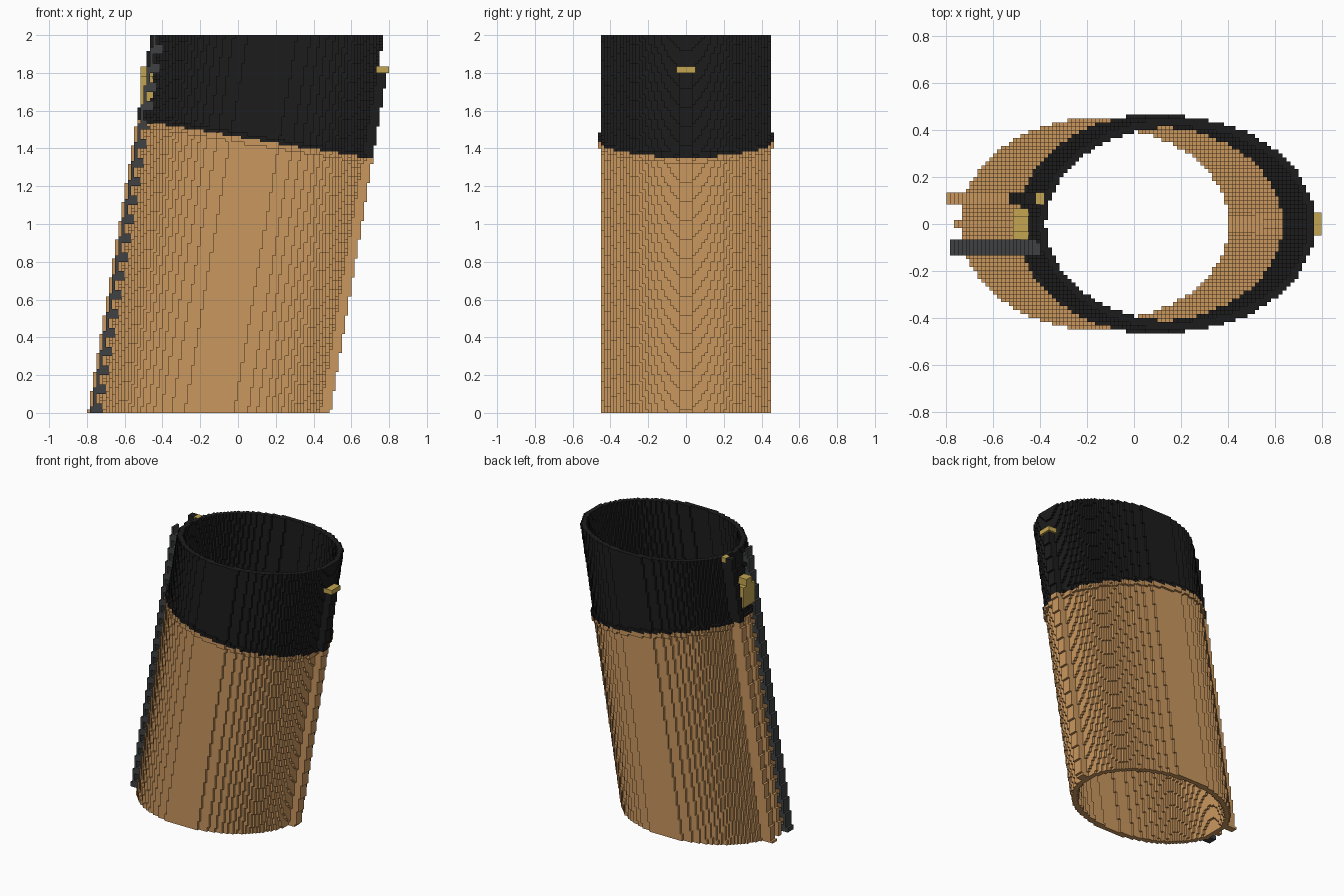
import bpy
from math import floor, ceil

cube = bpy.data.objects.get("Cube")
if cube:
    bpy.data.objects.remove(cube, do_unlink=True)

H = 1 / 60  # edge of one block


def material(name, rgb):
    m = bpy.data.materials.new(name)
    m.diffuse_color = (*rgb, 1)
    m.use_nodes = True
    bsdf = m.node_tree.nodes["Principled BSDF"]
    bsdf.inputs["Base Color"].default_value = (*rgb, 1)
    bsdf.inputs["Roughness"].default_value = 0.8
    return m


TAN = material("tan", (0.59, 0.31, 0.112))
BLACK = material("black", (0.012, 0.012, 0.012))
GREY = material("dark grey", (0.05, 0.052, 0.054))
GOLD = material("gold", (0.55, 0.38, 0.085))

# The six sides of a block: neighbour step and corner offsets
SIDES = [
    ((1, 0, 0), ((1, 0, 0), (1, 1, 0), (1, 1, 1), (1, 0, 1))),
    ((-1, 0, 0), ((0, 0, 0), (0, 0, 1), (0, 1, 1), (0, 1, 0))),
    ((0, 1, 0), ((0, 1, 0), (0, 1, 1), (1, 1, 1), (1, 1, 0))),
    ((0, -1, 0), ((0, 0, 0), (1, 0, 0), (1, 0, 1), (0, 0, 1))),
    ((0, 0, 1), ((0, 0, 1), (1, 0, 1), (1, 1, 1), (0, 1, 1))),
    ((0, 0, -1), ((0, 0, 0), (0, 1, 0), (1, 1, 0), (1, 0, 0))),
]


def blocks(name, mat, inside, xr, yr, zr):
    """Fill the bounds with blocks wherever inside(x, y, z) holds; keep the outer skin."""
    spans = [range(floor(lo / H + 0.01), ceil(hi / H - 0.01)) for lo, hi in (xr, yr, zr)]
    cells = {(i, j, k) for k in spans[2] for j in spans[1] for i in spans[0]
             if inside((i + 0.5) * H, (j + 0.5) * H, (k + 0.5) * H)}
    index, verts, faces = {}, [], []
    for i, j, k in cells:
        for (dx, dy, dz), corners in SIDES:
            if (i + dx, j + dy, k + dz) in cells:
                continue
            face = []
            for a, b, c in corners:
                key = (i + a, j + b, k + c)
                if key not in index:
                    index[key] = len(verts)
                    verts.append((key[0] * H, key[1] * H, key[2] * H))
                face.append(index[key])
            faces.append(face)
    mesh = bpy.data.meshes.new(name)
    mesh.from_pydata(verts, [], faces)
    mesh.materials.append(mat)
    obj = bpy.data.objects.new(name, mesh)
    bpy.context.collection.objects.link(obj)
    return obj


# Leaning oval tube with a thin wall
RADIUS = 0.59


def centre(z):
    return -0.152 + 0.167 * z


def above_joint(x, z):
    """Signed height over the slanted joint between sleeve and muzzle."""
    return z - 1.447 + 0.165 * (x - 0.09)


def in_stud(x, y, z):
    return -25 * H < x < -23 * H and 5 * H < y < 8 * H and z > 118 * H


def wall(x, y, z):
    u = x - centre(z)
    lip = 0.016 if -0.03 < above_joint(x, z) < 0.022 else 0
    outer = (u / (RADIUS + lip)) ** 2 + (y / (0.453 + lip)) ** 2 <= 1
    return outer and (u / 0.556) ** 2 + (y / 0.412) ** 2 > 1 and not in_stud(x, y, z)


def left_rib(x, z, out, into):
    edge = centre(z) - RADIUS
    return edge - out < x < edge + into


def side_rib(x, y, z):
    return left_rib(x, z, 0.053, 0.03) and not in_stud(x, y, z)


def right_rib(x, y, z):
    edge = centre(z) + RADIUS
    return edge - 0.01 < x < edge + 0.05


def tan_part(shape):
    return lambda x, y, z: above_joint(x, z) < 0 and shape(x, y, z)


def black_part(shape):
    return lambda x, y, z: above_joint(x, z) >= 0 and shape(x, y, z)


X, Y, Z = (-0.82, 0.82), (-0.5, 0.5), (0, 2)
blocks("tan_sleeve", TAN, tan_part(wall), X, Y, (0, 1.6))
blocks("black_muzzle", BLACK, black_part(wall), X, Y, (1.3, 2))

# Ribs along both edges, tan below the joint and black above it
SIDE_Y, RIGHT_Y = (5 * H, 8 * H), (-2 * H, 2 * H)
blocks("tan_side_rib", TAN, tan_part(side_rib), X, SIDE_Y, Z)
blocks("black_side_rib", BLACK, black_part(side_rib), X, SIDE_Y, Z)
blocks("tan_right_rib", TAN, tan_part(right_rib), X, RIGHT_Y, Z)
blocks("black_right_rib", BLACK, black_part(right_rib), X, RIGHT_Y, (1.3, 1.80))
blocks("tan_centre_ridge", TAN,
       tan_part(lambda x, y, z: left_rib(x, z, 0.033, 0.01)), X, (-H, H), Z)


# Grey chain: a thin rail joined to the tube by evenly spaced links
def chain(x, y, z):
    return left_rib(x, z, 0.038, 0.022 if z % 0.1 < 0.05 else -0.017)


blocks("grey_chain", GREY, chain, X, (-8 * H, -4 * H), Z)


# Gold fittings
def rear_sight(x, y, z):
    return z < 1.78 or abs(y) < 2 * H


blocks("gold_rear_sight", GOLD, rear_sight,
       (-31 * H, -27 * H), (-4 * H, 4 * H), (98 * H, 110 * H))
blocks("gold_rim_stud", GOLD, in_stud, (-25 * H, -23 * H), SIDE_Y, (118 * H, 2))
blocks("gold_front_sight", GOLD, lambda x, y, z: True,
       (44 * H, 48 * H), (-3 * H, 3 * H), (108 * H, 110 * H))
